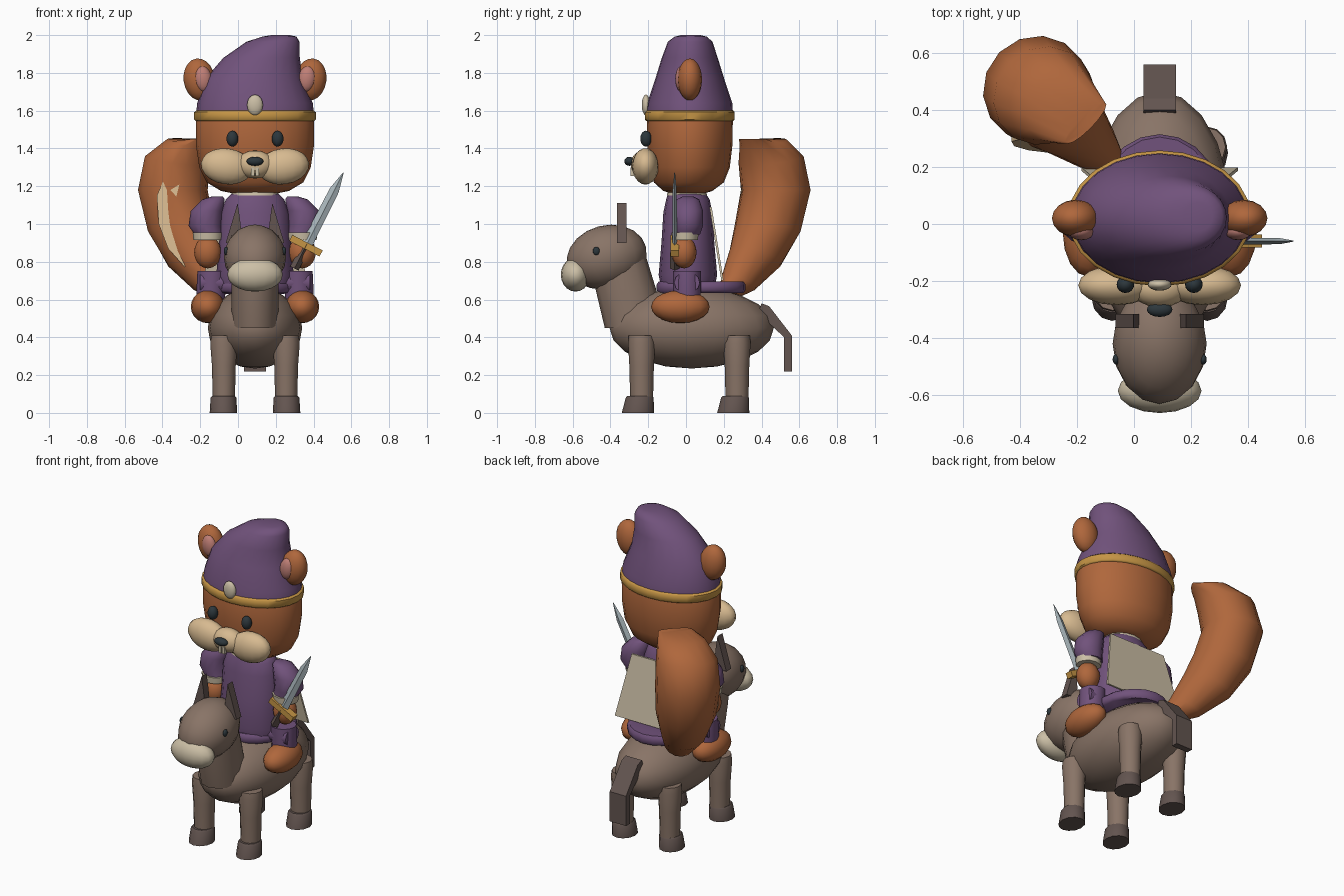
import bpy, bmesh, math
from mathutils import Vector, Matrix

if "Cube" in bpy.data.objects:
    bpy.data.objects.remove(bpy.data.objects["Cube"])

CX = 0.09  # mirror plane of rider and mount


def mat(name, rgb):
    m = bpy.data.materials.new(name)
    m.diffuse_color = (*rgb, 1)
    m.use_nodes = True
    m.node_tree.nodes["Principled BSDF"].inputs["Base Color"].default_value = m.diffuse_color
    return m


FUR = mat("fur_brown", (.43, .135, .045))
CREAM = mat("cream", (.68, .49, .28))
PINK = mat("pink", (.52, .21, .18))
PURPLE = mat("purple", (.165, .085, .20))
GOLD = mat("gold", (.56, .30, .06))
DARK = mat("dark", (.026, .038, .045))
TAUPE = mat("taupe", (.25, .175, .135))
UMBER = mat("dark_taupe", (.125, .09, .08))
PALE = mat("pale", (.60, .52, .38))
STEEL = mat("steel", (.40, .47, .50))


def finish(name, bm, m, angle=50):
    bmesh.ops.recalc_face_normals(bm, faces=bm.faces)
    me = bpy.data.meshes.new(name)
    bm.to_mesh(me)
    bm.free()
    me.materials.append(m)
    ob = bpy.data.objects.new(name, me)
    bpy.context.collection.objects.link(ob)
    bpy.ops.object.select_all(action='DESELECT')
    ob.select_set(True)
    bpy.context.view_layer.objects.active = ob
    if angle:
        bpy.ops.object.shade_smooth_by_angle(angle=math.radians(angle))
    return ob


def ball(name, c, r, m, tilt=0, axis='Y', seg=16):
    bm = bmesh.new()
    bmesh.ops.create_uvsphere(bm, u_segments=seg, v_segments=10, radius=1)
    M = Matrix.Translation(c) @ Matrix.Rotation(math.radians(tilt), 4, axis)
    bmesh.ops.transform(bm, verts=bm.verts, matrix=M @ Matrix.Diagonal((*r, 1)))
    return finish(name, bm, m)


def loft(name, rings, m, n=16, angle=50):
    """rings of (centre, half axis a, half axis b)"""
    bm = bmesh.new()
    loops = []
    for c, a, b in rings:
        c, a, b = Vector(c), Vector(a), Vector(b)
        loops.append([bm.verts.new(c + a * math.cos(t) + b * math.sin(t))
                      for t in (2 * math.pi * i / n for i in range(n))])
    for p, q in zip(loops, loops[1:]):
        for i in range(n):
            j = (i + 1) % n
            bm.faces.new((p[i], p[j], q[j], q[i]))
    bm.faces.new(loops[0])
    bm.faces.new(loops[-1])
    return finish(name, bm, m, angle)


def stack(name, rows, m, n=16, angle=50):
    """level rings of (x, y, z, rx, ry)"""
    return loft(name, [((x, y, z), (rx, 0, 0), (0, ry, 0)) for x, y, z, rx, ry in rows], m, n, angle)


def slab(name, pts, off, m):
    """closed outline of 3D points pushed along off"""
    bm = bmesh.new()
    off = Vector(off)
    f = [bm.verts.new(Vector(p) - off / 2) for p in pts]
    b = [bm.verts.new(Vector(p) + off / 2) for p in pts]
    bm.faces.new(f)
    bm.faces.new(b[::-1])
    for i in range(len(f)):
        j = (i + 1) % len(f)
        bm.faces.new((f[i], b[i], b[j], f[j]))
    return finish(name, bm, m, 0)


# ---- mount: body, neck, head
ball("mount_body", (CX, .03, .45), (.25, .435, .215), TAUPE, seg=20)
stack("mount_neck", [(CX, -.27, .45, .125, .16), (CX, -.32, .66, .125, .16),
                     (CX, -.37, .92, .115, .13)], TAUPE, 12)
ball("mount_head", (CX, -.42, .825), (.165, .215, .168), TAUPE, 15, 'X')
ball("mount_muzzle", (CX, -.585, .732), (.147, .078, .09), PALE)
slab("mount_tail", [(CX, .40, .58), (CX, .44, .565), (CX, .56, .41), (CX, .56, .22),
                    (CX, .52, .22), (CX, .52, .40), (CX, .38, .53)], (.115, 0, 0), UMBER)

for s in (-1, 1):
    def X(d):
        return CX + s * d

    side = "left" if s < 0 else "right"
    # mount ears, eyes and legs
    slab("mount_ear_" + side, [(X(.155), -.34, .90), (X(.065), -.34, .90), (X(.08), -.34, 1.03),
                               (X(.092), -.34, 1.11)], (0, .05, 0), UMBER)
    ball("mount_eye_" + side, (X(.153), -.475, .857), (.012, .018, .022), DARK)
    for part, y in (("front", -.235), ("rear", .27)):
        stack(f"mount_{part}_leg_{side}", [(X(.165), y, .05, .058, .06), (X(.165), y, .25, .063, .065),
                                           (X(.165), y, .37, .072, .072), (X(.165), y, .41, .066, .068)],
              TAUPE, 12)
        stack(f"mount_{part}_hoof_{side}", [(X(.167), y - .02, 0, .073, .085),
                                            (X(.167), y - .01, .08, .068, .074),
                                            (X(.167), y - .01, .09, .06, .066)], UMBER, 12)
    # rider legs and boots
    stack("rider_leg_" + side, [(X(.23), .005, .57, .07, .07), (X(.235), .005, .63, .076, .073),
                                (X(.225), .005, .75, .08, .075)], PURPLE, 12)
    loft("rider_thigh_" + side, [((X(.08), .005, .69), (0, .07, 0), (0, 0, .06)),
                                 ((X(.29), .005, .69), (0, .068, 0), (0, 0, .058))], PURPLE, 12)
    ball("rider_boot_" + side, (X(.25), -.03, .562), (.09, .155, .087), FUR)
    # rider arms
    stack("rider_sleeve_" + side, [(X(.245), .005, .945, .075, .07), (X(.265), .01, .99, .087, .08),
                                   (X(.255), .01, 1.07, .085, .08), (X(.22), .01, 1.13, .06, .06),
                                   (X(.20), .01, 1.145, .03, .03)], PURPLE, 12)
    stack("rider_cuff_" + side, [(X(.25), -.005, .915, .076, .068),
                                 (X(.25), -.005, .955, .08, .072)], PALE, 12)
    ball("rider_hand_" + side, (X(.25), -.01, .85), (.072, .066, .085), FUR)
    # ears
    ball("rider_ear_" + side, (X(.295), .02, 1.765), (.083, .065, .112), FUR, s * 8)
    ball("rider_ear_inner_" + side, (X(.275), -.025, 1.768), (.046, .032, .068), PINK, s * 8)
    # face
    ball("rider_eye_" + side, (X(.12), -.212, 1.452), (.031, .03, .042), DARK)
    ball("rider_cheek_" + side, (X(.15), -.215, 1.305), (.137, .07, .095), CREAM, -s * 8)
    slab("rider_tooth_" + side, [(X(.003), -.285, 1.30), (X(.02), -.285, 1.30), (X(.02), -.285, 1.255),
                                 (X(.003), -.285, 1.255)], (0, .02, 0), PALE)

# ---- saddle and torso
stack("saddle", [(CX, .08, .635, .2, .225), (CX, .08, .65, .215, .235), (CX, .08, .68, .215, .235),
                 (CX, .08, .695, .2, .225)], PURPLE, 20)
stack("rider_torso", [(CX, .01, .66, .19, .14), (CX, .01, .73, .205, .155), (CX, .01, .9, .19, .14),
                      (CX, .01, 1.06, .18, .13), (CX, .01, 1.13, .155, .115),
                      (CX, .005, 1.16, .125, .10)], PURPLE)
stack("rider_collar", [(CX, .005, 1.15, .128, .107), (CX, .005, 1.172, .122, .102)], PALE)
slab("rider_cape", [(CX - .20, .13, 1.09), (CX + .20, .13, 1.09), (CX + .275, .193, .70),
                    (CX - .275, .193, .70)], (0, .012, 0), PALE)

# ---- head
stack("rider_head", [(CX, .01, 1.163, .12, .09), (CX, .01, 1.175, .18, .13), (CX, .015, 1.22, .255, .185),
                     (CX, .02, 1.30, .295, .212), (CX, .02, 1.42, .313, .226),
                     (CX, .02, 1.56, .313, .228), (CX, .02, 1.62, .29, .21)], FUR, 24, 60)
ball("rider_muzzle", (CX, -.225, 1.315), (.10, .068, .074), CREAM)
ball("rider_nose", (CX, -.30, 1.332), (.045, .026, .024), DARK)

# ---- hat leaning to one side
stack("hat_band", [(CX, .02, 1.545, .312, .23), (CX, .02, 1.553, .322, .238), (CX, .02, 1.592, .322, .238),
                   (CX, .02, 1.602, .308, .228)], GOLD, 24)
stack("hat", [(CX, .02, 1.58, .312, .229), (CX, .02, 1.64, .306, .225), (.085, .02, 1.77, .258, .182),
              (.125, .02, 1.88, .202, .148), (.185, .022, 1.965, .14, .118), (.22, .025, 1.992, .09, .085),
              (.225, .025, 2.0, .05, .05)], PURPLE, 24, 60)
ball("hat_gem", (CX, -.212, 1.63), (.042, .022, .055), PALE)

# ---- bushy rider tail, curling out to the back left
h = math.sqrt(.5)
U, V = Vector((-h, h, 0)), Vector((h, h, 0))
UP = Vector((0, 0, 1))
rows = [(.22, .10, .64, .05, .05, .035), (.30, .092, .69, .09, .09, .045), (.43, .092, .83, .14, .135, .06),
        (.52, .092, .98, .175, .175, .03), (.58, .092, 1.18, .18, .19, 0), (.545, .092, 1.34, .165, .18, -.03),
        (.47, .11, 1.43, .11, .14, -.025), (.37, .13, 1.45, .025, .10, 0)]
loft("rider_tail", [(U * s + V * v + UP * z, U * a - UP * t, V * b) for s, v, z, a, b, t in rows],
     FUR, 14, 60)
crescent = [(-.22, 1.42), (-.36, 1.31), (-.43, 1.15), (-.42, 1.0), (-.37, .87), (-.28, .77),
            (-.30, .88), (-.325, 1.0), (-.325, 1.15), (-.29, 1.29)]
slab("rider_tail_stripe", [(x, .265 + (z - .77) * .11, z) for x, z in crescent], (0, .035, 0), CREAM)

# ---- sword held in the right hand
D = Vector((.455, 0, .89)).normalized()
W = Vector((D.z, 0, -D.x))
T = Vector((0, 1, 0))
G = Vector((.36, -.06, .885))


def bar(name, c, lo, hi, w, t, m, tip=None):
    rings = [(c + D * lo, W * w, T * t), (c + D * hi, W * w * .85, T * t * .9)]
    if tip:
        rings.append((c + D * tip, W * .002, T * .002))
    loft(name, rings, m, 4, 0)


bar("sword_blade", G, 0, .33, .03, .012, STEEL, .435)
bar("sword_grip", G, -.135, .01, .025, .025, UMBER)
slab("sword_guard", [G + W * a + D * b for a, b in ((-.09, -.018), (.09, -.018), (.09, .018), (-.09, .018))],
     (0, .045, 0), GOLD)
